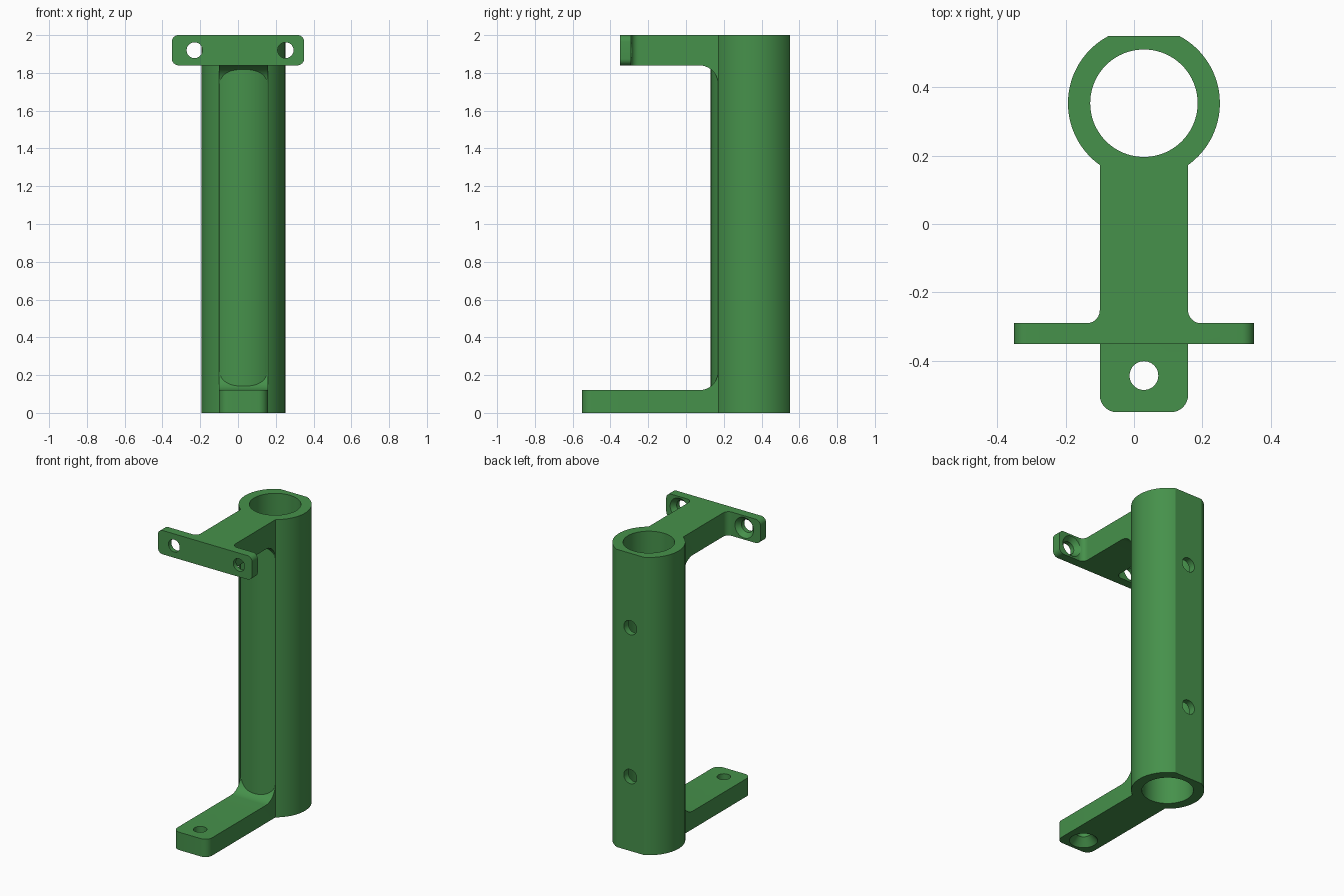
import bpy, bmesh, math
from mathutils import Vector

if "Cube" in bpy.data.objects:
    bpy.data.objects.remove(bpy.data.objects["Cube"])

CX, CY = 0.029, 0.353            # tube axis
R_OUT, R_IN = 0.222, 0.157
LEFT, RIGHT = -0.10, 0.158       # sides of the web and arms

green = bpy.data.materials.new("green")
green.diffuse_color = (0.061, 0.283, 0.070, 1)
green.use_nodes = True
green.node_tree.nodes["Principled BSDF"].inputs["Base Color"].default_value = green.diffuse_color


def arc(cx, cy, r, a0, a1, n=10):
    return [(cx + r * math.cos(math.radians(a0 + (a1 - a0) * i / n)),
             cy + r * math.sin(math.radians(a0 + (a1 - a0) * i / n))) for i in range(n + 1)]


def prism(name, pts, axis, lo, hi):
    """Extrude a 2D profile along an axis; pts hold the other two coordinates in order."""
    place = {"x": lambda a, b, t: (t, a, b), "y": lambda a, b, t: (a, t, b),
             "z": lambda a, b, t: (a, b, t)}[axis]
    bm = bmesh.new()
    face = bm.faces.new([bm.verts.new(place(a, b, lo)) for a, b in pts])
    ext = bmesh.ops.extrude_face_region(bm, geom=[face])
    move = Vector(place(0, 0, hi - lo))
    for v in ext["geom"]:
        if isinstance(v, bmesh.types.BMVert):
            v.co += move
    bmesh.ops.recalc_face_normals(bm, faces=bm.faces)
    return finish(name, bm)


def drill(name, start, end, r0, r1, n=48):
    """Round or tapered cutter running from start to end."""
    s, e = Vector(start), Vector(end)
    bm = bmesh.new()
    bmesh.ops.create_cone(bm, cap_ends=True, segments=n, radius1=r0, radius2=r1, depth=(e - s).length)
    rot = (e - s).to_track_quat("Z", "Y").to_matrix()
    for v in bm.verts:
        v.co = rot @ v.co + (s + e) / 2
    return finish(name, bm)


def finish(name, bm):
    mesh = bpy.data.meshes.new(name)
    bm.to_mesh(mesh)
    bm.free()
    mesh.materials.append(green)
    ob = bpy.data.objects.new(name, mesh)
    bpy.context.collection.objects.link(ob)
    return ob


def combine(target, other, operation):
    mod = target.modifiers.new(operation, "BOOLEAN")
    mod.operation, mod.solver, mod.object = operation, "EXACT", other
    bpy.context.view_layer.objects.active = target
    bpy.ops.object.modifier_apply(modifier=mod.name)
    bpy.data.objects.remove(other)


# Tube with a flat along its back
half = math.degrees(math.acos((0.55 - CY) / R_OUT))
bracket = prism("bracket", arc(CX, CY, R_OUT, 90 + half, 450 - half, 80), "z", 0, 2)

# Web with a filleted upper arm and lower foot
fr = 0.10
side = ([(CY, 0), (CY, 2), (-0.32, 2), (-0.32, 1.84)]
        + arc(0.17 - fr, 1.84 - fr, fr, 90, 0)
        + arc(0.17 - fr, 0.12 + fr, fr, 0, -90)
        + [(-0.55, 0.12), (-0.55, 0)])
frame = prism("frame", side, "x", LEFT, RIGHT)
bm = bmesh.new()
bm.from_mesh(frame.data)
corners = [e for e in bm.edges if all(v.co.y < -0.54 for v in e.verts)
           and abs(e.verts[0].co.z - e.verts[1].co.z) > 0.1]
bmesh.ops.bevel(bm, geom=corners, offset=0.05, segments=8, profile=0.5, affect="EDGES")
bm.to_mesh(frame.data)
bm.free()
combine(bracket, frame, "UNION")

# Mounting plate with rounded corners
pr = 0.035
plate = (arc(0.35 - pr, 2 - pr, pr, 0, 90, 8) + arc(-0.35 + pr, 2 - pr, pr, 90, 180, 8)
         + arc(-0.35 + pr, 1.84 + pr, pr, 180, 270, 8) + arc(0.35 - pr, 1.84 + pr, pr, 270, 360, 8))
combine(bracket, prism("plate", plate, "y", -0.35, -0.29), "UNION")

# Fillets where the arm meets the plate
f = 0.038
for x, s in ((LEFT, -1), (RIGHT, 1)):
    curve = [(x + s * (f + a), -0.29 + f + b) for a, b in arc(0, 0, f, 180, 270)]
    pts = curve + [(x + s * f, -0.31), (x - s * 0.02, -0.31), (x - s * 0.02, -0.29 + f)]
    combine(bracket, prism("fillet", pts, "z", 1.84, 2), "UNION")

# Bore through the tube
combine(bracket, drill("bore", (CX, CY, -0.1), (CX, CY, 2.1), R_IN, R_IN, 80), "DIFFERENCE")

# Cross holes through the back flat
for z in (0.5, 1.5):
    combine(bracket, drill("cross_hole", (CX, CY, z), (CX, 0.7, z), 0.048, 0.048), "DIFFERENCE")

# Plate screw holes, countersunk from behind
for x in (-0.23, 0.252):
    combine(bracket, drill("screw_hole", (x, -0.4, 1.92), (x, -0.2, 1.92), 0.042, 0.042), "DIFFERENCE")
    combine(bracket, drill("countersink", (x, -0.32, 1.92), (x, -0.28, 1.92), 0.042, 0.078), "DIFFERENCE")

# Foot screw hole, countersunk from below
combine(bracket, drill("foot_hole", (CX, -0.443, -0.1), (CX, -0.443, 0.2), 0.042, 0.042), "DIFFERENCE")
combine(bracket, drill("foot_sink", (CX, -0.443, -0.01), (CX, -0.443, 0.05), 0.095, 0.042), "DIFFERENCE")

# Smooth round surfaces, keep edges sharp
bpy.ops.object.select_all(action="DESELECT")
bracket.select_set(True)
bpy.context.view_layer.objects.active = bracket
bpy.ops.object.shade_smooth_by_angle(angle=math.radians(25))
